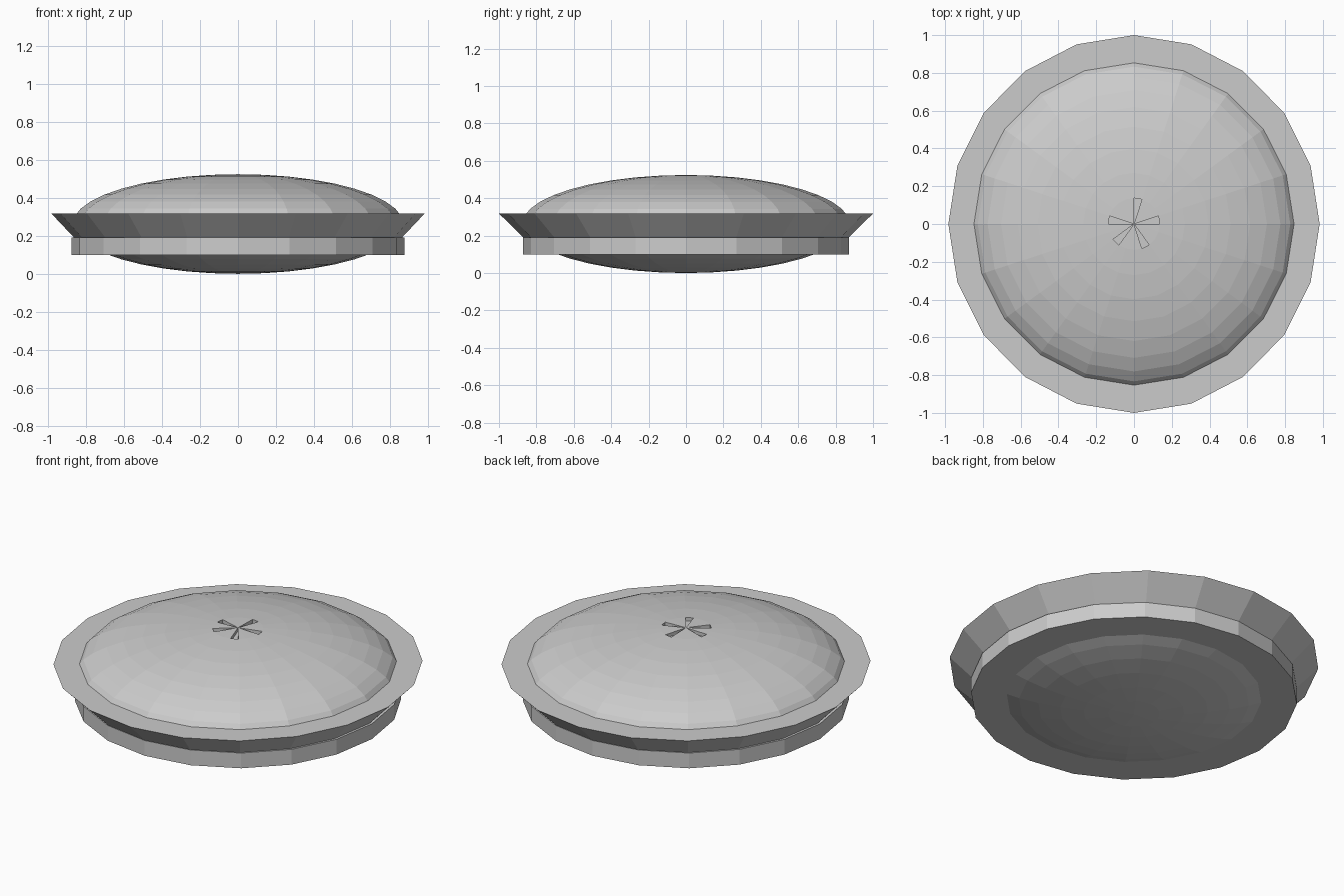
import bpy, bmesh, math
from mathutils import Vector

if "Cube" in bpy.data.objects:
    bpy.data.objects.remove(bpy.data.objects["Cube"])

SIDES = 20


def finish(name, bm):
    mesh = bpy.data.meshes.new(name)
    bmesh.ops.recalc_face_normals(bm, faces=bm.faces)
    bm.to_mesh(mesh)
    bm.free()
    obj = bpy.data.objects.new(name, mesh)
    bpy.context.collection.objects.link(obj)
    return obj


# Dish: straight lower wall, then a flared rim; rows are (x radius, y radius, z)
bm = bmesh.new()
rings = []
for rx, ry, z in [(0.876, 0.872, 0.10), (0.876, 0.872, 0.19),
                  (0.862, 0.870, 0.19), (0.983, 1.0, 0.318)]:
    angles = [2 * math.pi * i / SIDES for i in range(SIDES)]
    rings.append([bm.verts.new((rx * math.cos(a), ry * math.sin(a), z)) for a in angles])
for low, high in zip(rings, rings[1:]):
    for i in range(SIDES):
        j = (i + 1) % SIDES
        bm.faces.new((low[i], low[j], high[j], high[i]))
bm.faces.new(rings[0][::-1])
bm.faces.new(rings[-1])
finish("dish", bm)

# Filling and crust: flattened sphere with five steam slits sunk at the pole
bm = bmesh.new()
bmesh.ops.create_uvsphere(bm, u_segments=SIDES, v_segments=20, radius=1)
for v in bm.verts:
    v.co = Vector((v.co.x * 0.870, v.co.y * 0.876, v.co.z * 0.262 + 0.262))
bmesh.ops.recalc_face_normals(bm, faces=bm.faces)
slit_angles = [9, 81, 171, 225, 297]
slits = []
for f in bm.faces:
    c = f.calc_center_median()
    if len(f.verts) == 3 and c.z > 0.4:
        a = math.degrees(math.atan2(c.y, c.x)) % 360
        if any(abs(a - s) < 5 for s in slit_angles):
            slits.append(f)
for f in slits:
    top = list(f.verts)
    floor = [bm.verts.new(v.co - Vector((0, 0, 0.02))) for v in top]
    bm.faces.remove(f)
    bm.faces.new(floor)
    for i in range(3):
        j = (i + 1) % 3
        bm.faces.new((top[i], top[j], floor[j], floor[i]))
finish("pie_crust", bm)
